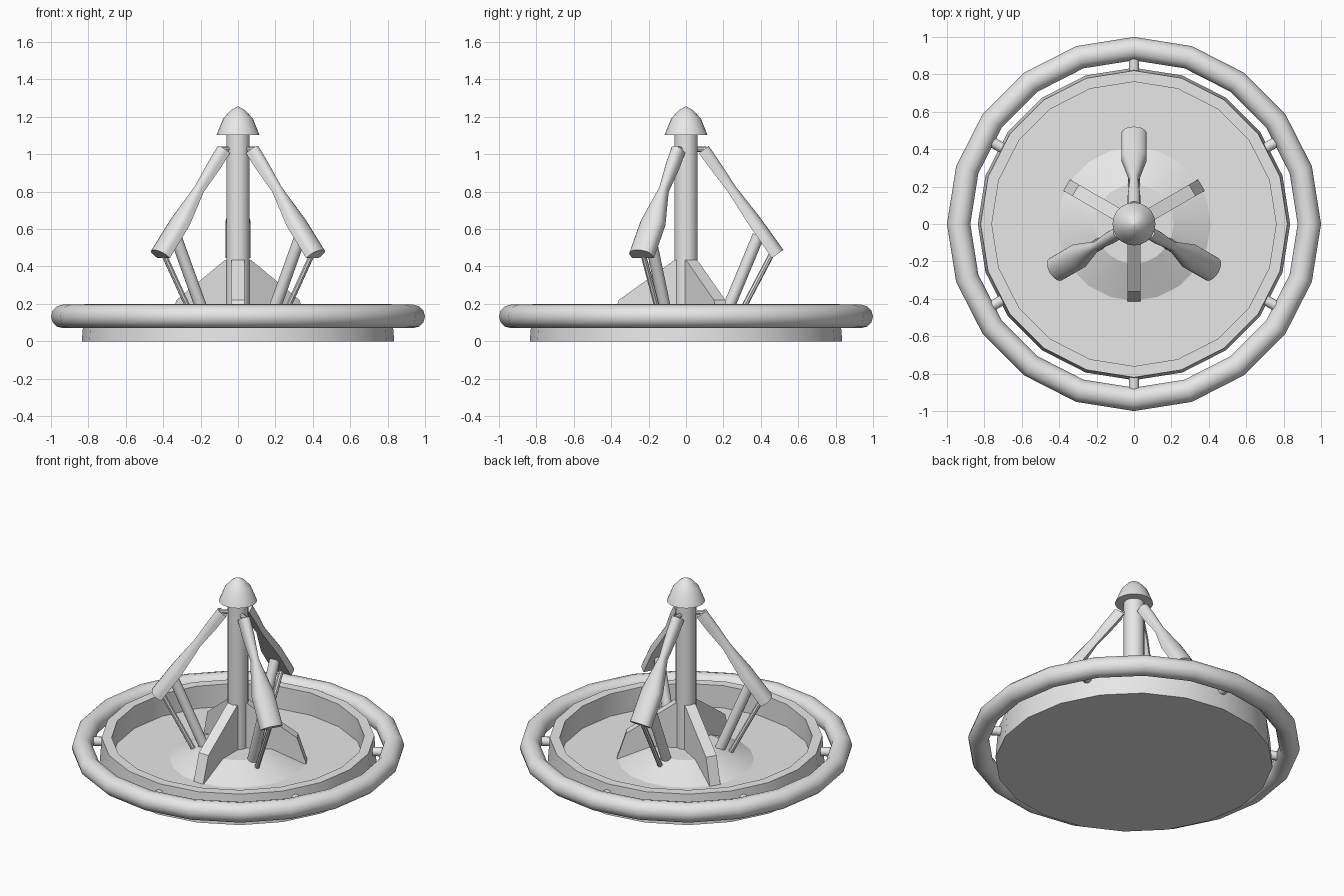
import bpy, bmesh, math
from mathutils import Vector, Matrix

if "Cube" in bpy.data.objects:
    bpy.data.objects.remove(bpy.data.objects["Cube"])

grey = bpy.data.materials.new("plain_grey")
grey.diffuse_color = (0.8, 0.8, 0.8, 1)
grey.use_nodes = True
grey.node_tree.nodes["Principled BSDF"].inputs["Base Color"].default_value = (0.8, 0.8, 0.8, 1)


def finish(name, bm, smooth=30, turn=0):
    """Turn a bmesh into a shaded object, rotated about the centre pole."""
    bmesh.ops.recalc_face_normals(bm, faces=bm.faces)
    bm.transform(Matrix.Rotation(math.radians(turn), 4, "Z"))
    mesh = bpy.data.meshes.new(name)
    bm.to_mesh(mesh)
    bm.free()
    mesh.materials.append(grey)
    obj = bpy.data.objects.new(name, mesh)
    bpy.context.collection.objects.link(obj)
    bpy.ops.object.select_all(action="DESELECT")
    obj.select_set(True)
    bpy.context.view_layer.objects.active = obj
    if smooth:
        bpy.ops.object.shade_smooth_by_angle(angle=math.radians(smooth))
    return obj


def loft(bm, rings, caps=True, closed=False):
    """Skin a list of point rings."""
    loops = [[bm.verts.new(p) for p in ring] for ring in rings]
    pairs = list(zip(loops, loops[1:]))
    if closed:
        pairs.append((loops[-1], loops[0]))
    for a, b in pairs:
        for i in range(len(a)):
            j = (i + 1) % len(a)
            bm.faces.new((a[i], a[j], b[j], b[i]))
    if caps:
        bm.faces.new(loops[0])
        bm.faces.new(loops[-1])


def lathe(name, profile, seg=20, smooth=30, closed=False):
    """Spin a (radius, height) profile around z."""
    bm = bmesh.new()
    steps = [math.tau * i / seg for i in range(seg)]
    rings = [[(r * math.cos(a), r * math.sin(a), z) for a in steps] for r, z in profile]
    loft(bm, rings, not closed, closed)
    return finish(name, bm, smooth)


def rod(name, start, end, radius, turn, seg=12):
    """Round bar between two (radius, height) points."""
    p, q = Vector((start[0], 0, start[1])), Vector((end[0], 0, end[1]))
    bm = bmesh.new()
    bmesh.ops.create_cone(bm, cap_ends=True, segments=seg, radius1=radius,
                          radius2=radius, depth=(q - p).length)
    rot = (q - p).to_track_quat("Z", "Y").to_matrix().to_4x4()
    bm.transform(Matrix.Translation((p + q) / 2) @ rot)
    return finish(name, bm, 35, turn)


def fin(turn):
    """Tapered upright brace beside the pole."""
    bm = bmesh.new()
    outline = [(0.02, 0.06), (0.415, 0.05), (0.36, 0.22), (0.06, 0.435), (0.02, 0.435)]
    loft(bm, [[(r, y, z) for r, z in outline] for y in (-0.035, 0.035)])
    finish("pole_brace", bm, 0, turn)


def paddle(turn):
    """Sloping arm with a narrow neck, a domed upper face and a flat underside."""
    top, bottom = Vector((0.095, 0, 1.025)), Vector((0.49, 0, 0.467))
    axis = (bottom - top).normalized()
    up = Vector((-axis.z, 0, axis.x))
    sections = [(0, 0.034, 0.065), (0.15, 0.034, 0.062), (0.38, 0.023, 0.05),
                (0.69, 0.068, 0.072), (1, 0.068, 0.075)]
    rings = []
    for t, half, thick in sections:
        centre = top.lerp(bottom, t) - up * thick / 2
        ring = [centre + Vector((0, half, 0))]
        for k in range(11):
            a = math.pi * k / 10
            ring.append(centre + Vector((0, half * math.cos(a), 0))
                        + up * thick * (0.4 + 0.6 * math.sin(a)))
        ring.append(centre - Vector((0, half, 0)))
        rings.append(ring)
    bm = bmesh.new()
    loft(bm, rings)
    finish("paddle_arm", bm, 35, turn)


# Shallow tray with raised wall
lathe("tray", [(0.835, 0), (0.82, 0.198), (0.76, 0.198), (0.76, 0.05)], smooth=22)

# Outer ring
tube = [math.tau * i / 12 for i in range(12)]
lathe("outer_ring", [(0.9375 + 0.0625 * math.cos(a), 0.133 + 0.0625 * math.sin(a)) for a in tube],
      smooth=40, closed=True)

# Short spokes joining the ring to the tray
for i in range(6):
    rod("ring_spoke", (0.79, 0.133), (0.9, 0.133), 0.028, 30 + 60 * i)

# Central mound, pole and cap
lathe("mound", [(0.41, 0.05), (0.212, 0.14)], smooth=22)
lathe("pole", [(0.0625, 0.06), (0.0625, 1.12)])
lathe("pole_cap", [(0.115, 1.103), (0.08, 1.19), (0.037, 1.237), (0.002, 1.255)], smooth=35)

# Three braces, and three paddles with their supports between them
for i in range(3):
    fin(30 + 120 * i)
    angle = 90 + 120 * i
    paddle(angle)
    rod("paddle_pin", (0.05, 1.027), (0.11, 1.027), 0.014, angle, 8)
    rod("thick_strut", (0.19, 0.09), (0.387, 0.565), 0.032, angle)
    rod("thin_strut", (0.255, 0.08), (0.455, 0.46), 0.015, angle, 8)
